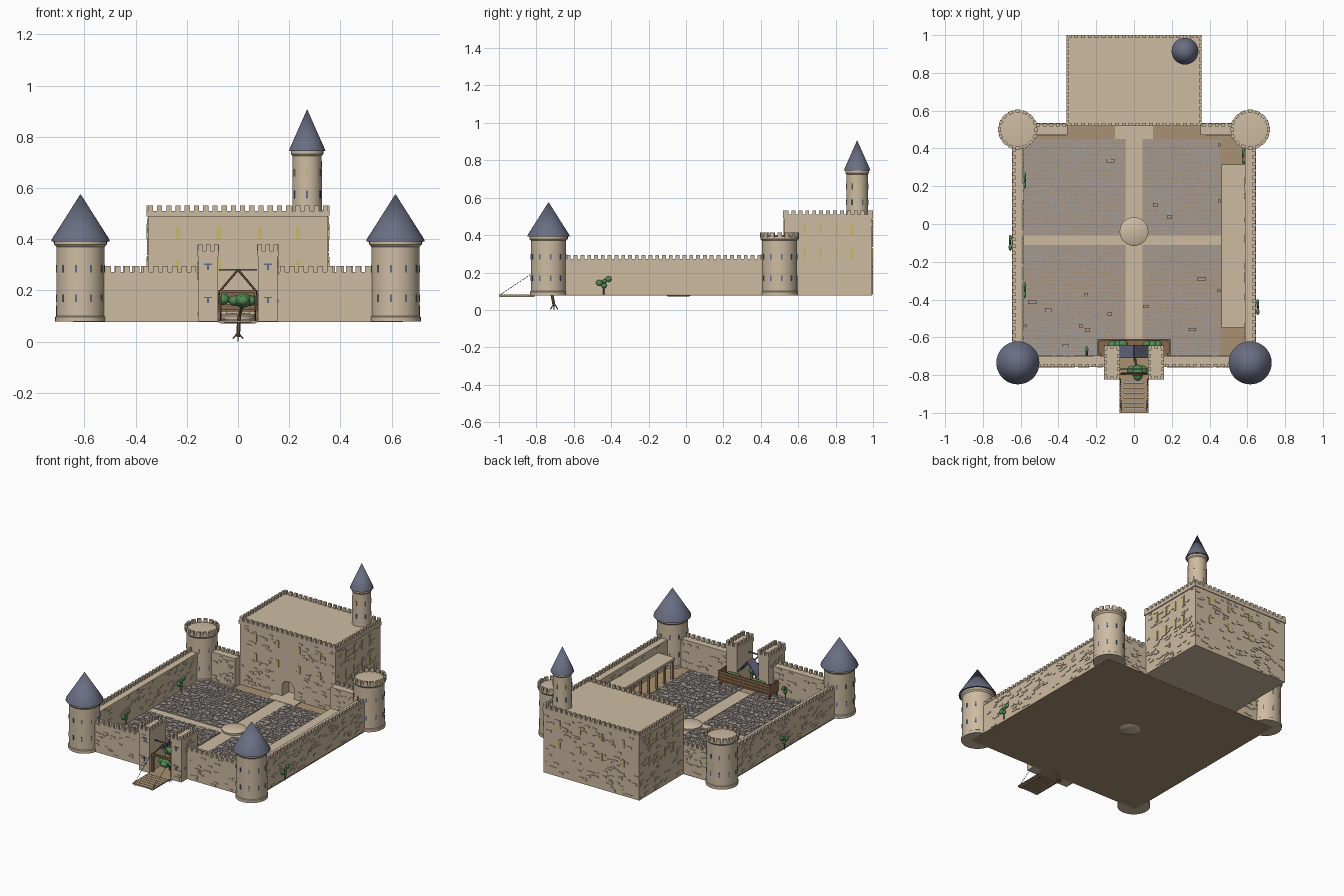
import bpy, bmesh, math, random
from mathutils import Matrix, Vector

if "Cube" in bpy.data.objects:
    bpy.data.objects.remove(bpy.data.objects["Cube"])

random.seed(4)
G = 0.083  # courtyard level


def mat(name, c):
    m = bpy.data.materials.new(name)
    m.diffuse_color = (*c, 1)
    m.use_nodes = True
    m.node_tree.nodes["Principled BSDF"].inputs["Base Color"].default_value = m.diffuse_color
    return m


STONE = mat("sandstone", (0.61, 0.50, 0.36))
SLATE = mat("blue_slate", (0.14, 0.155, 0.225))
EARTH = mat("earth", (0.40, 0.285, 0.175))
COBBLE = mat("grey_cobble", (0.37, 0.33, 0.30))
WOOD = mat("wood", (0.25, 0.14, 0.07))
LEAF = mat("leaf_green", (0.08, 0.25, 0.09))
GLOW = mat("window_yellow", (0.60, 0.48, 0.18))
GLASS = mat("slit_blue", (0.12, 0.15, 0.26))
IRON = mat("dark_iron", (0.05, 0.05, 0.055))


def finish(bm, name, m, smooth=False):
    bmesh.ops.recalc_face_normals(bm, faces=bm.faces)
    me = bpy.data.meshes.new(name)
    bm.to_mesh(me)
    bm.free()
    me.materials.append(m)
    ob = bpy.data.objects.new(name, me)
    bpy.context.collection.objects.link(ob)
    if smooth:
        bpy.context.view_layer.objects.active = ob
        ob.select_set(True)
        bpy.ops.object.shade_smooth_by_angle(angle=math.radians(40))
        ob.select_set(False)
    return ob


def box(bm, x0, x1, y0, y1, z0, z1, M=Matrix()):
    S = Matrix.Diagonal((x1 - x0, y1 - y0, z1 - z0, 1))
    T = Matrix.Translation(((x0 + x1) / 2, (y0 + y1) / 2, (z0 + z1) / 2))
    bmesh.ops.create_cube(bm, size=1, matrix=M @ T @ S)


def rod(bm, a, b, r, seg=6):
    a, b = Vector(a), Vector(b)
    M = Matrix.Translation((a + b) / 2) @ (b - a).to_track_quat('Z', 'Y').to_matrix().to_4x4()
    bmesh.ops.create_cone(bm, cap_ends=True, segments=seg, radius1=r, radius2=r,
                          depth=(b - a).length, matrix=M)


def lathe(name, x, y, profile, m, seg=36):
    bm = bmesh.new()
    vs = [bm.verts.new((x + r, y, z)) for r, z in profile]
    es = [bm.edges.new(p) for p in zip(vs, vs[1:])]
    bmesh.ops.spin(bm, geom=vs + es, cent=(x, y, 0), axis=(0, 0, 1), angle=2 * math.pi, steps=seg)
    bmesh.ops.remove_doubles(bm, verts=bm.verts, dist=1e-5)
    return finish(bm, name, m, True)


def merlons(bm, along, a, b, c0, c1, z, h=0.022, pitch=0.036):
    """Row of battlement blocks from a to b along one axis."""
    n = max(2, round((b - a) / pitch))
    for i in range(n):
        u = a + (i + 0.22) * (b - a) / n
        w = 0.56 * (b - a) / n
        if along == 'x':
            box(bm, u, u + w, c0, c1, z, z + h)
        else:
            box(bm, c0, c1, u, u + w, z, z + h)


def bricks(bm, along, a, b, c, z0, z1, n):
    """Scattered raised stones on the wall plane at coordinate c."""
    for _ in range(n):
        w, h = random.uniform(0.016, 0.04), random.uniform(0.008, 0.014)
        u, z, t = random.uniform(a, b - w), random.uniform(z0, z1 - h), 0.0035
        if along == 'x':
            box(bm, u, u + w, c - t, c + t, z, z + h)
        else:
            box(bm, c - t, c + t, u, u + w, z, z + h)


# courtyard ground, paths and landing
bm = bmesh.new()
box(bm, -0.645, 0.645, -0.755, 0.53, G - 0.006, G)
finish(bm, "courtyard_ground", EARTH)
bm = bmesh.new()
box(bm, -0.045, 0.045, -0.62, 0.53, G, G + 0.004)
box(bm, -0.585, 0.46, -0.11, -0.06, G, G + 0.003)
box(bm, -0.10, 0.10, 0.45, 0.53, G, G + 0.006)
finish(bm, "paths", STONE)

# cobbles laid in rows over four quarters
bm = bmesh.new()
for x0, x1 in ((-0.585, -0.047), (0.047, 0.46)):
    for y0, y1 in ((-0.695, -0.112), (-0.058, 0.45)):
        rows = round((y1 - y0) / 0.021)
        p = (y1 - y0) / rows
        for r in range(rows):
            x = x0
            while x < x1 - 0.008:
                w = min(random.uniform(0.018, 0.05), x1 - x)
                y = y0 + r * p + random.uniform(0, 0.003)
                box(bm, x, x + w - 0.003, y, y + p - 0.004, G, G + random.uniform(0.004, 0.008))
                x += w
finish(bm, "cobbles", COBBLE)

# curtain walls with battlements and raised stones
bm = bmesh.new()
T = 0.273
for s in (-1, 1):
    i, o = sorted((s * 0.587, s * 0.643))
    box(bm, i, o, -0.72, 0.49, G - 0.005, T)
    mo = sorted((s * 0.628, s * 0.645))
    merlons(bm, 'y', -0.645, 0.41, *mo, T)
    bricks(bm, 'y', -0.62, 0.39, s * 0.643, G, T, 110)
    bricks(bm, 'y', -0.62, 0.39, s * 0.587, G, T, 80)
    for a, y0, y1, ym, e in ((0.155, -0.757, -0.70, -0.757, 0.55), (0.352, 0.472, 0.53, 0.515, 0.55)):
        u = sorted((s * a, s * e))
        box(bm, *u, y0, y1, G - 0.005, T)
        merlons(bm, 'x', *sorted((s * a, s * 0.525)), ym, ym + 0.016, T)
        for c in (y0, y1):
            bricks(bm, 'x', u[0], u[1], c, G, T, 26)
finish(bm, "curtain_walls", STONE)

# keep with arched doorway
bm = bmesh.new()
box(bm, -0.352, 0.352, 0.525, 0.995, G - 0.005, 0.49)
keep = finish(bm, "keep", STONE)
bm = bmesh.new()
box(bm, -0.045, 0.045, 0.48, 0.60, G + 0.004, 0.15)
door = finish(bm, "door_cutter", STONE)
bm = bmesh.new()
rod(bm, (0, 0.48, 0.15), (0, 0.60, 0.15), 0.045, 24)
arch = finish(bm, "arch_cutter", STONE)
for c in (door, arch):
    c.hide_render = True
    c.hide_viewport = True
    md = keep.modifiers.new("doorway", 'BOOLEAN')
    md.operation, md.object, md.solver = 'DIFFERENCE', c, 'EXACT'

bm = bmesh.new()
box(bm, -0.358, 0.358, 0.519, 1.0, 0.488, 0.51)
for y in (0.519, 0.985):
    merlons(bm, 'x', -0.36, 0.36, y, y + 0.015, 0.51)
for x in (-0.358, 0.343):
    merlons(bm, 'y', 0.519, 1.0, x, x + 0.015, 0.51)
finish(bm, "keep_parapet", STONE)
bm = bmesh.new()
for c in (-0.352, 0.352):
    bricks(bm, 'y', 0.53, 0.99, c, G, 0.485, 95)
bricks(bm, 'x', -0.35, 0.35, 0.995, G, 0.485, 130)
for a, b in ((-0.35, -0.06), (0.06, 0.35)):
    bricks(bm, 'x', a, b, 0.525, G, 0.485, 50)
finish(bm, "keep_raised_stones", STONE)

# keep windows
bm = bmesh.new()
for u in (-0.235, -0.075, 0.085, 0.235):
    for z in (0.27, 0.40):
        for y in (0.525, 0.995):
            box(bm, u - 0.008, u + 0.008, y - 0.0045, y + 0.0045, z, z + 0.05)
        for x in (-0.352, 0.352):
            v = 0.76 + u * 0.53
            box(bm, x - 0.0045, x + 0.0045, v - 0.007, v + 0.007, z, z + 0.06)
finish(bm, "keep_windows", GLOW)

# round towers
merl, slits, glow = bmesh.new(), bmesh.new(), bmesh.new()
for s in (-1, 1):
    x = s * 0.615
    base = [(0, G - 0.005), (0.099, G - 0.005), (0.099, 0.097), (0.095, 0.10), (0.094, 0.37)]
    lathe("front_tower", x, -0.735, base + [(0.103, 0.38), (0.103, 0.395), (0, 0.395)], STONE)
    lathe("front_tower_roof", x, -0.735, [(0, 0.392), (0.114, 0.392), (0.112, 0.40), (0, 0.577)], SLATE)
    lathe("back_tower", x, 0.50, base + [(0.103, 0.38), (0.103, 0.392), (0, 0.402)], STONE)
    for k in range(16):
        M = Matrix.Translation((x, 0.50, 0)) @ Matrix.Rotation(k * math.tau / 16, 4, 'Z')
        box(merl, 0.089, 0.105, -0.012, 0.012, 0.388, 0.415, M)
    for y in (-0.735, 0.50):
        for k in range(10):
            M = Matrix.Translation((x, y, 0)) @ Matrix.Rotation((k + 0.2) * math.tau / 10, 4, 'Z')
            for z in (0.155, 0.27):
                box(slits, 0.090, 0.0965, -0.004, 0.004, z, z + 0.03, M)
finish(merl, "back_tower_battlements", STONE)
KX, KY = 0.27, 0.915
lathe("keep_turret", KX, KY, [(0, 0.505), (0.06, 0.505), (0.058, 0.53), (0.057, 0.725),
                              (0.063, 0.732), (0.063, 0.748), (0, 0.748)], STONE)
lathe("keep_turret_roof", KX, KY, [(0, 0.745), (0.071, 0.745), (0.069, 0.752), (0, 0.908)], SLATE)
for k in range(6):
    M = Matrix.Translation((KX, KY, 0)) @ Matrix.Rotation((k + 0.5) * math.tau / 6, 4, 'Z')
    box(slits, 0.054, 0.0595, -0.004, 0.004, 0.56, 0.59, M)
    box(glow, 0.054, 0.0595, -0.004, 0.004, 0.645, 0.675, M)
finish(glow, "turret_windows", GLOW)

# gatehouse towers
bm = bmesh.new()
for s in (-1, 1):
    a, b = sorted((s * 0.079, s * 0.155))
    box(bm, a, b, -0.818, -0.648, G - 0.005, 0.335)
    a, b = a - 0.004, b + 0.004
    box(bm, a, b, -0.822, -0.644, 0.332, 0.355)
    for y in (-0.822, -0.658):
        merlons(bm, 'x', a - 0.005, b + 0.005, y, y + 0.014, 0.355, 0.025, 0.03)
    for x in (a, b - 0.014):
        merlons(bm, 'y', -0.822, -0.644, x, x + 0.014, 0.355, 0.025, 0.036)
    bricks(bm, 'y', -0.81, -0.65, s * 0.155, G, 0.33, 16)
    bricks(bm, 'x', a + 0.005, b - 0.005, -0.818, G, 0.33, 8)
    for z in (0.17, 0.30):
        box(slits, s * 0.117 - 0.016, s * 0.117 + 0.016, -0.8225, -0.815, z, z + 0.005)
        box(slits, s * 0.117 - 0.004, s * 0.117 + 0.004, -0.8225, -0.815, z - 0.02, z + 0.005)
finish(bm, "gatehouse", STONE)
finish(slits, "arrow_slits", GLASS)

# gate timber frame, inner balcony and open gable
bm = bmesh.new()
for s in (-1, 1):
    box(bm, s * 0.07 - 0.006, s * 0.07 + 0.006, -0.80, -0.788, G, 0.20)
    rod(bm, (s * 0.068, -0.79, 0.20), (0, -0.79, 0.28), 0.004)
    rod(bm, (s * 0.068, -0.645, 0.20), (0, -0.645, 0.28), 0.004)
    for y in (-0.62, -0.69):
        box(bm, s * 0.18 - 0.006, s * 0.18 + 0.006, y - 0.006, y + 0.006, G, 0.19)
    box(bm, s * 0.188 - 0.004, s * 0.188 + 0.004, -0.70, -0.61, 0.12, 0.185)
box(bm, -0.192, 0.192, -0.70, -0.61, 0.118, 0.128)
for z in (0.13, 0.15, 0.17):
    box(bm, -0.192, 0.192, -0.616, -0.61, z, z + 0.018)
box(bm, -0.076, 0.076, -0.80, -0.788, 0.19, 0.202)
finish(bm, "gate_timbers", WOOD)
bm = bmesh.new()
for s in (-1, 1):
    M = Matrix.Translation((s * 0.036, -0.675, 0.24)) @ Matrix.Rotation(s * math.radians(50), 4, 'Y')
    box(bm, -0.054, 0.054, -0.035, 0.035, -0.003, 0.003, M)
box(bm, -0.075, 0.075, -0.772, -0.764, 0.278, 0.284)
finish(bm, "gate_roof", SLATE)

# drawbridge and chains
bm = bmesh.new()
for i in range(7):
    y = -1.0 + i * 0.027
    box(bm, -0.078, 0.076, y, y + 0.0245, G - 0.008, G)
for x in (-0.06, 0.06):
    box(bm, x - 0.008, x + 0.008, -0.998, -0.81, G - 0.013, G - 0.007)
box(bm, -0.078, 0.078, -0.815, -0.70, G - 0.006, G)
finish(bm, "drawbridge", EARTH)
bm = bmesh.new()
for s in (-1, 1):
    for i in range(14):
        a, b = Vector((s * 0.068, -0.99, G)), Vector((s * 0.072, -0.815, 0.20))
        rod(bm, a.lerp(b, i / 14), a.lerp(b, (i + 0.65) / 14), 0.002, 5)
finish(bm, "chains", IRON)

# side gallery with posts
bm = bmesh.new()
box(bm, 0.463, 0.587, -0.547, 0.315, 0.205, 0.222)
finish(bm, "gallery_roof", STONE)
bm = bmesh.new()
for i in range(11):
    y = -0.535 + i * 0.0835
    box(bm, 0.468, 0.482, y - 0.007, y + 0.007, G, 0.205)
finish(bm, "gallery_posts", EARTH)

# well in the middle
lathe("well", 0, -0.04, [(0, G - 0.012), (0.055, G - 0.012), (0.074, G), (0.076, 0.10), (0.06, 0.108), (0, 0.113)], STONE)

# gate tree, balcony bushes and climbing plants
leaf, stem = bmesh.new(), bmesh.new()


def blob(x, y, z, r, sq=(1, 1, 0.8)):
    M = Matrix.Translation((x, y, z)) @ Matrix.Diagonal((*sq, 1))
    bmesh.ops.create_icosphere(leaf, subdivisions=2, radius=r, matrix=M)


rod(stem, (0, -0.705, 0.02), (0.005, -0.72, 0.10), 0.008, 8)
rod(stem, (0.005, -0.72, 0.10), (0.02, -0.775, 0.15), 0.006, 8)
for dx, dy in ((1, 0), (-1, 0), (0, 1), (0, -1)):
    rod(stem, (0, -0.705, 0.035), (dx * 0.02, -0.705 + dy * 0.02, 0.003 if dy else 0.012), 0.003)
rod(stem, (0, -0.705, 0.04), (0, -0.705, 0.0), 0.003)
for x, y, r in ((0.02, -0.78, 0.036), (-0.012, -0.775, 0.026), (0.048, -0.775, 0.026), (0.02, -0.805, 0.025)):
    blob(x, y, 0.16, r)
for x in (-0.115, -0.085, -0.06, 0.07, 0.098, 0.125):
    blob(x, -0.64, 0.165, random.uniform(0.022, 0.03))
for x, y in ((0.655, -0.44), (-0.58, 0.23), (-0.58, -0.35), (-0.655, -0.10), (0.58, 0.36), (-0.25, -0.69)):
    rod(stem, (x, y, G), (x, y, 0.15), 0.003)
    for d, z, r in ((-0.024, 0.145, 0.018), (0.026, 0.165, 0.017), (0.002, 0.13, 0.015), (0.006, 0.155, 0.013)):
        blob(x, y + d, z, r, (0.5, 1, 0.9))
finish(leaf, "foliage", LEAF, True)
finish(stem, "stems", WOOD, True)
